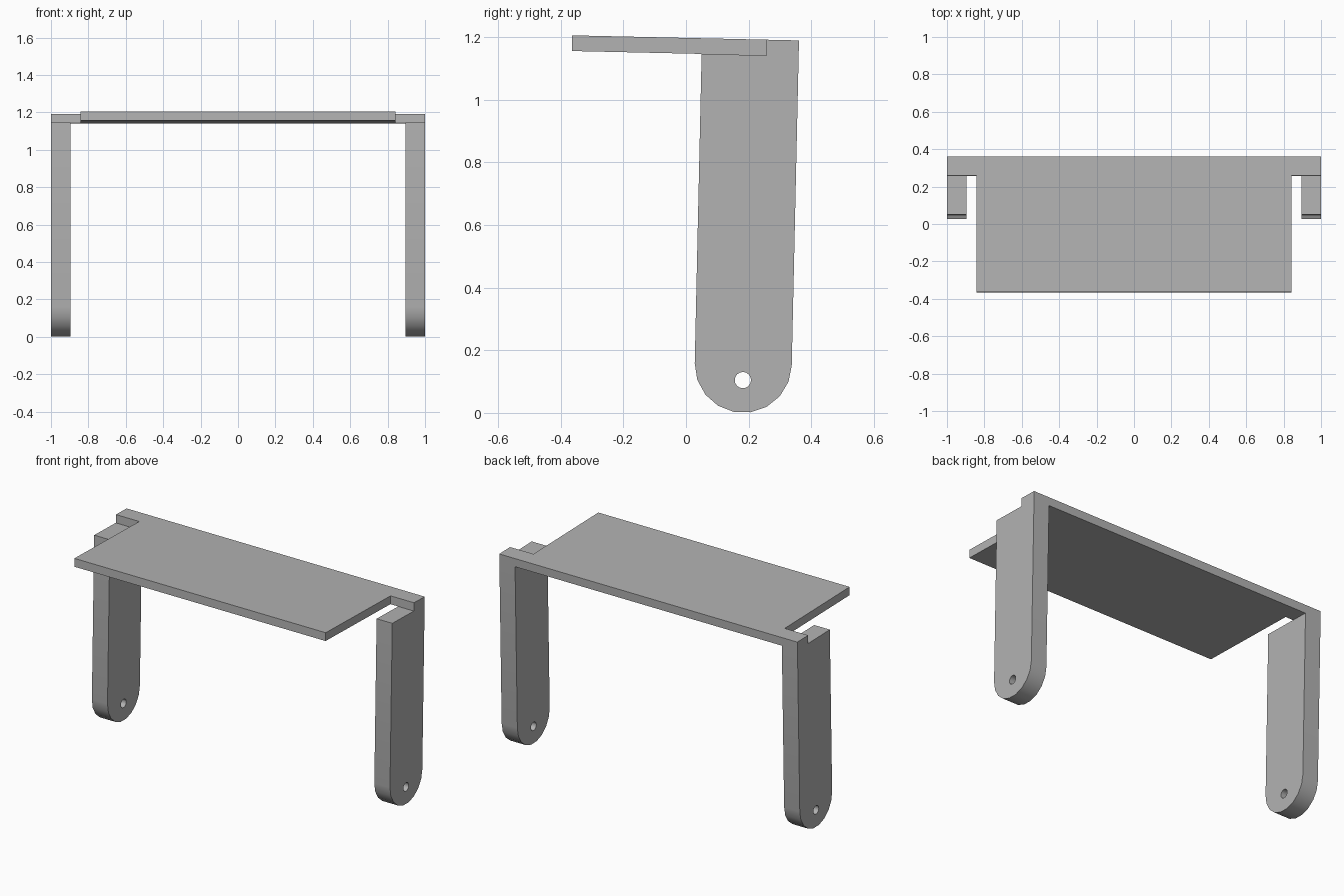
import bpy, bmesh
from math import sin, cos, pi
from mathutils import Matrix, Vector

cube = bpy.data.objects.get("Cube")
if cube:
    bpy.data.objects.remove(cube, do_unlink=True)

# Single plain grey
grey = bpy.data.materials.new("plain_grey")
grey.use_nodes = True
colour = (0.45, 0.45, 0.45, 1)
grey.diffuse_color = colour
grey.node_tree.nodes["Principled BSDF"].inputs["Base Color"].default_value = colour

# Local frame: origin on the top back edge, leaning slightly backwards
LEAN = Matrix.Translation((0, 0.361, 1.19)) @ Matrix.Rotation(-0.0223, 4, 'X')
THICK = 0.05        # deck thickness
BAR = 0.103         # depth of the back bar
LEG_IN = 0.895      # inner face of each leg
LEG_W = 0.31        # leg depth front to back
R = LEG_W / 2
FOOT_Z = -1.0385    # centre of the rounded foot
HOLE_Z = -1.089


def prism(name, loops, extrusion):
    """Fill an outline (with optional holes) and extrude it."""
    bm = bmesh.new()
    edges = []
    for loop in loops:
        vs = [bm.verts.new(p) for p in loop]
        edges += [bm.edges.new((a, b)) for a, b in zip(vs, vs[1:] + vs[:1])]
    bmesh.ops.triangle_fill(bm, edges=edges, use_beauty=True)
    result = bmesh.ops.extrude_face_region(bm, geom=bm.faces[:], use_keep_orig=True)
    moved = [g for g in result["geom"] if isinstance(g, bmesh.types.BMVert)]
    bmesh.ops.translate(bm, verts=moved, vec=Vector(extrusion))
    bmesh.ops.recalc_face_normals(bm, faces=bm.faces[:])
    bm.transform(LEAN)
    mesh = bpy.data.meshes.new(name)
    bm.to_mesh(mesh)
    bm.free()
    mesh.materials.append(grey)
    ob = bpy.data.objects.new(name, mesh)
    bpy.context.collection.objects.link(ob)
    bpy.ops.object.select_all(action='DESELECT')
    ob.select_set(True)
    bpy.context.view_layer.objects.active = ob
    bpy.ops.object.shade_smooth_by_angle(angle=pi / 6)


# Deck: wide panel with a back bar reaching the legs
half = [(LEG_IN, 0), (LEG_IN, -BAR), (0.843, -BAR), (0.843, -0.725)]
outline = half + [(-x, y) for x, y in reversed(half)]
prism("deck", [[(x, y, -THICK) for x, y in outline]], (0, 0, THICK))

# Legs: rounded foot, pivot hole, notched top carrying the bar end
foot = [(-R - R * cos(i * pi / 9), FOOT_Z - R * sin(i * pi / 9)) for i in range(10)]
leg = foot + [(0, 0), (-BAR, 0), (-BAR, -THICK), (-LEG_W, -THICK)]
hole = [(-R + 0.026 * cos(i * pi / 8), HOLE_Z + 0.026 * sin(i * pi / 8)) for i in range(16)]
for name, side in (("left_leg", 1), ("right_leg", -1)):
    loops = [[(side * LEG_IN, y, z) for y, z in loop] for loop in (leg, hole)]
    prism(name, loops, (side * (1 - LEG_IN), 0, 0))
